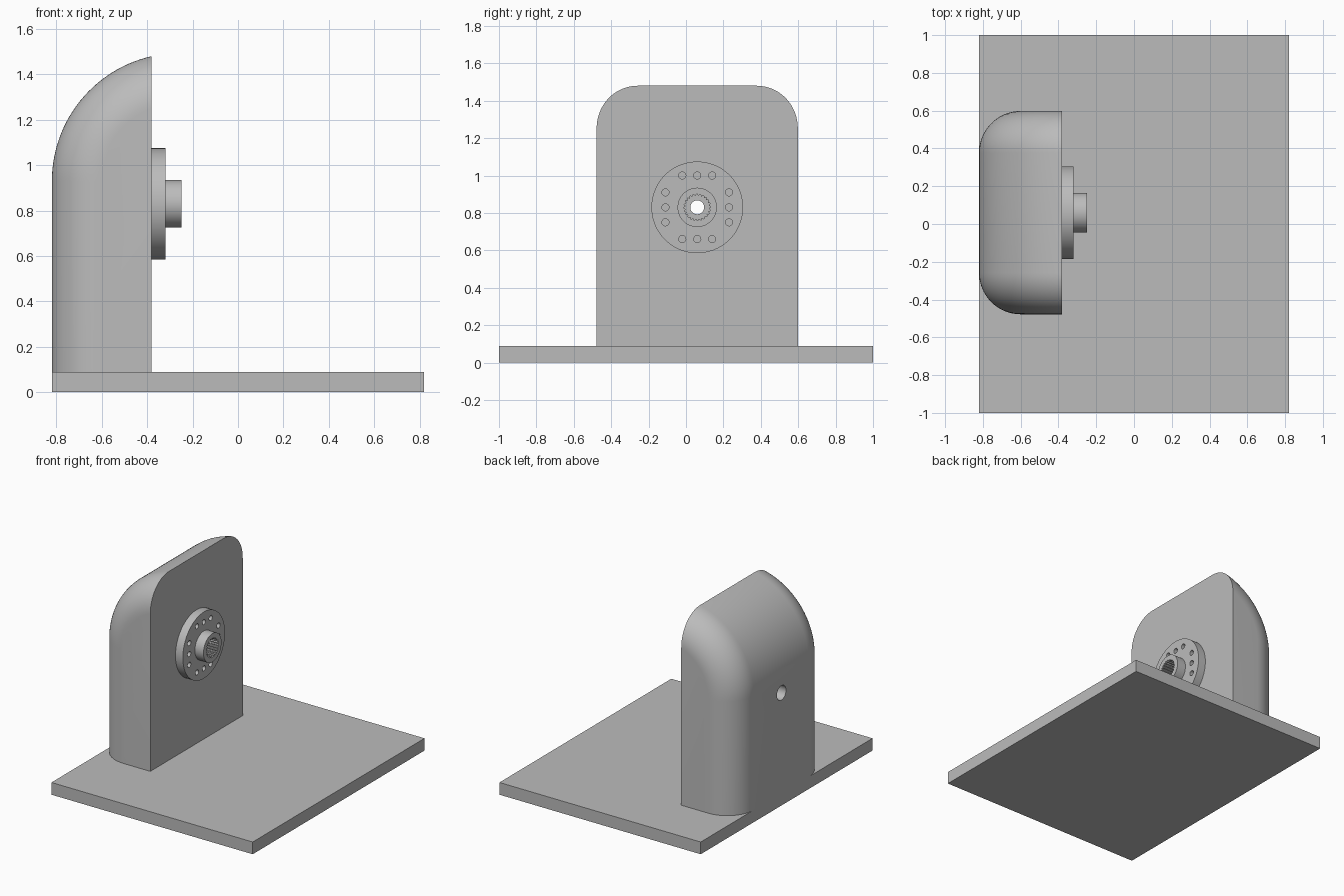
import bpy, bmesh, math
from mathutils import Matrix

cube = bpy.data.objects.get("Cube")
if cube:
    bpy.data.objects.remove(cube, do_unlink=True)

AXIS_Y, AXIS_Z = 0.06, 0.83          # shaft centre line, running along x
BASE_TOP = 0.09
FACE_X = -0.38                       # flat mounting face of the housing

grey = bpy.data.materials.new("plain grey")
grey.use_nodes = True
colour = (0.5, 0.5, 0.5, 1)
grey.diffuse_color = colour
grey.node_tree.nodes["Principled BSDF"].inputs["Base Color"].default_value = colour


def make_object(name, bm):
    bmesh.ops.recalc_face_normals(bm, faces=bm.faces)
    mesh = bpy.data.meshes.new(name)
    bm.to_mesh(mesh)
    bm.free()
    mesh.materials.append(grey)
    obj = bpy.data.objects.new(name, mesh)
    bpy.context.collection.objects.link(obj)
    return obj


def activate(obj):
    bpy.ops.object.select_all(action='DESELECT')
    obj.select_set(True)
    bpy.context.view_layer.objects.active = obj


def prism(name, outline, x0, x1):
    """Extrude a (y, z) outline along x."""
    bm = bmesh.new()
    face = bm.faces.new([bm.verts.new((x0, y, z)) for y, z in outline])
    new = bmesh.ops.extrude_face_region(bm, geom=[face])["geom"]
    verts = [v for v in new if isinstance(v, bmesh.types.BMVert)]
    bmesh.ops.translate(bm, verts=verts, vec=(x1 - x0, 0, 0))
    return make_object(name, bm)


def ring(y, z, radii, count):
    """Circle outline; several radii repeat in turn to form teeth."""
    return [(y + radii[i % len(radii)] * math.cos(math.tau * i / count),
             z + radii[i % len(radii)] * math.sin(math.tau * i / count))
            for i in range(count)]


def cut(obj, cutter):
    mod = obj.modifiers.new("cut", 'BOOLEAN')
    mod.operation, mod.solver, mod.object = 'DIFFERENCE', 'EXACT', cutter
    activate(obj)
    bpy.ops.object.modifier_apply(modifier=mod.name)
    bpy.data.objects.remove(cutter, do_unlink=True)


def smooth(obj):
    activate(obj)
    bpy.ops.object.shade_smooth_by_angle(angle=math.radians(30))


# Base plate
bm = bmesh.new()
bmesh.ops.create_cube(bm, size=1, matrix=Matrix.Translation((0, 0, BASE_TOP / 2))
                      @ Matrix.Diagonal((1.64, 2, BASE_TOP, 1)))
make_object("base_plate", bm)

# Housing: upright back curving over the top, with a constant edge fillet
BEND, FILLET, HALF = 0.564, 0.22, 0.538
BEND_X, BEND_Z = -0.82 + BEND, 0.93
STEPS, ARC = 16, 28


def housing_slice(bm, y, radius):
    end = math.acos((BEND_X - FACE_X) / radius)
    pts = [(FACE_X, BASE_TOP), (BEND_X - radius, BASE_TOP)]
    for i in range(ARC + 1):
        a = end * i / ARC
        pts.append((BEND_X - radius * math.cos(a), BEND_Z + radius * math.sin(a)))
    return [bm.verts.new((x, y, z)) for x, z in pts]


bm = bmesh.new()
side = []
for i in range(STEPS + 1):
    a = math.pi / 2 * i / STEPS
    side.append((HALF - FILLET * (1 - math.cos(a)), BEND - FILLET * (1 - math.sin(a))))
stations = [(-d, r) for d, r in side] + [(d, r) for d, r in reversed(side)]
slices = [housing_slice(bm, AXIS_Y + d, r) for d, r in stations]
for a, b in zip(slices, slices[1:]):
    for i in range(1, len(a) - 1):
        bm.faces.new((a[i], a[i + 1], b[i + 1], b[i]))
# Flat side, front and bottom faces
bm.faces.new(slices[0])
bm.faces.new(slices[-1])
bm.faces.new([s[-1] for s in slices] + [slices[-1][0], slices[0][0]])
bm.faces.new([s[1] for s in slices] + [slices[-1][0], slices[0][0]])
housing = make_object("housing", bm)
cut(housing, prism("shaft_cutter", ring(AXIS_Y, AXIS_Z, [0.053], 40), -1, 0))
smooth(housing)

# Hub: flange and boss turned around the shaft line
profile = [(FACE_X, 0.037), (FACE_X, 0.245), (-0.32, 0.245),
           (-0.32, 0.105), (-0.25, 0.105), (-0.25, 0.037)]
SEG = 72
bm = bmesh.new()
loops = [[bm.verts.new((x, y, z)) for y, z in ring(AXIS_Y, AXIS_Z, [r], SEG)]
         for x, r in profile]
for a, b in zip(loops, loops[1:] + loops[:1]):
    for i in range(SEG):
        j = (i + 1) % SEG
        bm.faces.new((a[i], a[j], b[j], b[i]))
hub = make_object("hub", bm)

# Splined bore
cut(hub, prism("spline_cutter", ring(AXIS_Y, AXIS_Z, [0.071, 0.071, 0.063, 0.063], 96),
               -0.345, -0.2))

# Bolt holes: rows of three on the four sides of the flange
for turn in range(4):
    c, s = round(math.cos(turn * math.pi / 2)), round(math.sin(turn * math.pi / 2))
    for u in (-0.08, 0, 0.08):
        y, z = u * c - 0.17 * s, u * s + 0.17 * c
        cut(hub, prism("bolt_cutter", ring(AXIS_Y + y, AXIS_Z + z, [0.019], 20),
                       -0.4, -0.3))
smooth(hub)
